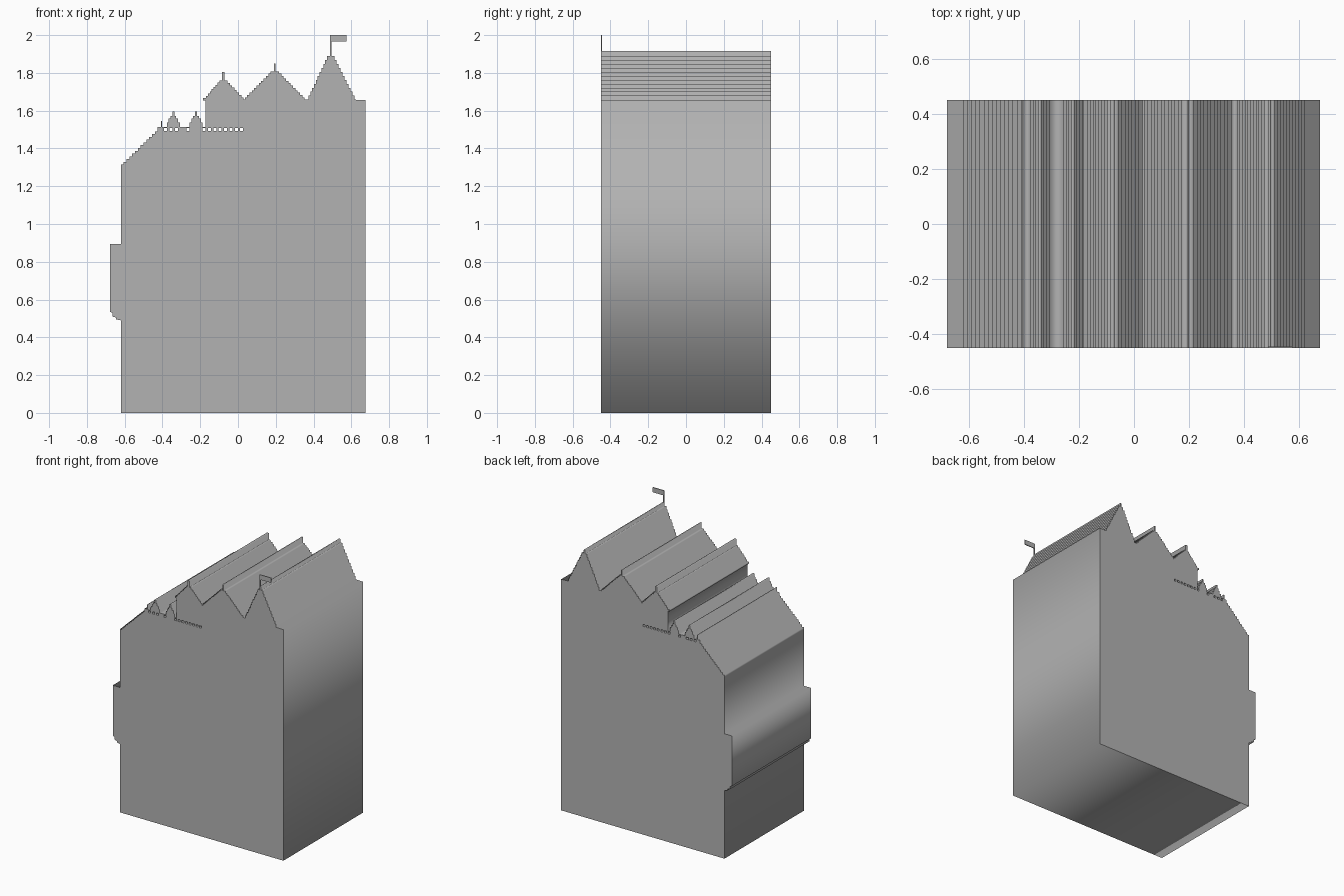
import bpy
from math import pi

cube = bpy.data.objects.get("Cube")
if cube:
    bpy.data.objects.remove(cube)

HALF_DEPTH = 0.45

stone = bpy.data.materials.new("grey stone")
stone.use_nodes = True
GREY = (0.45, 0.45, 0.45, 1)
stone.diffuse_color = GREY
stone.node_tree.nodes["Principled BSDF"].inputs["Base Color"].default_value = GREY


def stairs(x0, z0, x1, z1, n):
    """Stepped slope: rises then runs going up, runs then drops going down."""
    pts = [(x0, z0)]
    dx, dz = (x1 - x0) / n, (z1 - z0) / n
    for i in range(n):
        xa, za = x0 + dx * i, z0 + dz * i
        pts += [(xa, za + dz) if dz > 0 else (xa + dx, za), (xa + dx, za + dz)]
    return pts


def spike(x, base, top, w=0.006):
    """Thin square finial."""
    return [(x - w / 2, base), (x - w / 2, top), (x + w / 2, top), (x + w / 2, base)]


def turret(x, base):
    """Small domed turret with a finial."""
    half = [(-0.035, base), (-0.035, base + 0.025), (-0.025, base + 0.025),
            (-0.025, base + 0.045), (-0.015, base + 0.045), (-0.015, base + 0.06),
            (-0.006, base + 0.06), (-0.006, base + 0.083)]
    return [(x + a, z) for a, z in half] + [(x - a, z) for a, z in reversed(half)]


def gable(left, valley_l, apex, shoulder, tip, right, valley_r, n, w):
    """Stepped gable with a finial on its ridge."""
    return (stairs(left, valley_l, apex - 0.01, shoulder, n)
            + spike(apex, shoulder, tip, w)
            + stairs(apex + 0.01, shoulder, right, valley_r, n))


def add_profile(name, loops):
    """Fill the outline (later loops are holes) and extrude it along y."""
    curve = bpy.data.curves.new(name, "CURVE")
    curve.dimensions = "2D"
    curve.fill_mode = "BOTH"
    curve.extrude = HALF_DEPTH
    for loop in loops:
        clean = [p for i, p in enumerate(loop) if p != loop[i - 1]]
        spline = curve.splines.new("POLY")
        spline.points.add(len(clean) - 1)
        for point, (x, z) in zip(spline.points, clean):
            point.co = (x, z, 0, 1)
        spline.use_cyclic_u = True
    obj = bpy.data.objects.new(name, curve)
    obj.rotation_euler.x = pi / 2
    curve.materials.append(stone)
    bpy.context.collection.objects.link(obj)
    bpy.ops.object.select_all(action="DESELECT")
    obj.select_set(True)
    bpy.context.view_layer.objects.active = obj
    bpy.ops.object.convert(target="MESH")


def add_box(name, x0, x1, y0, y1, z0, z1):
    bpy.ops.mesh.primitive_cube_add(
        size=1, location=((x0 + x1) / 2, (y0 + y1) / 2, (z0 + z1) / 2))
    obj = bpy.context.object
    obj.name = name
    obj.scale = (x1 - x0, y1 - y0, z1 - z0)
    obj.data.materials.append(stone)


# Side wall with the projecting bay
TERRACE = 1.513
outline = [(-0.62, 0), (-0.62, 0.49), (-0.645, 0.495), (-0.645, 0.505),
           (-0.665, 0.51), (-0.665, 0.53), (-0.678, 0.535), (-0.678, 0.895),
           (-0.62, 0.895)]
# Stepped lower roof, terrace and turrets
outline += stairs(-0.62, 1.30, -0.425, 1.49, 13)
outline += [(-0.425, TERRACE)] + spike(-0.405, TERRACE, 1.545)
outline += turret(-0.342, TERRACE) + turret(-0.222, TERRACE)
# Tall wall with a small cornice
outline += [(-0.172, TERRACE), (-0.172, 1.655), (-0.185, 1.655), (-0.185, 1.667)]
# Three main gables
outline += gable(-0.17, 1.667, -0.078, 1.76, 1.805, 0.03, 1.658, 8, 0.014)
outline += gable(0.036, 1.658, 0.195, 1.808, 1.85, 0.353, 1.658, 12, 0.007)
outline += gable(0.373, 1.658, 0.491, 1.89, 1.915, 0.618, 1.658, 11, 0.01)
# Plain side wall
outline += [(0.675, 1.656), (0.675, 0)]

# Row of small through openings below the terrace
centres = [-0.385, -0.355, -0.325, -0.265] + [-0.18 + 0.0285 * i for i in range(8)]
R = 0.008
holes = [[(x - R, 1.492), (x + R, 1.492), (x + R, 1.507), (x - R, 1.507)]
         for x in centres]
add_profile("building", [outline] + holes)

# Flag on the front of the tallest gable
FRONT = -HALF_DEPTH
add_box("flag_pole", 0.487, 0.494, FRONT, FRONT + 0.006, 1.88, 2.0)
add_box("flag", 0.49, 0.575, FRONT, FRONT + 0.006, 1.965, 2.0)
